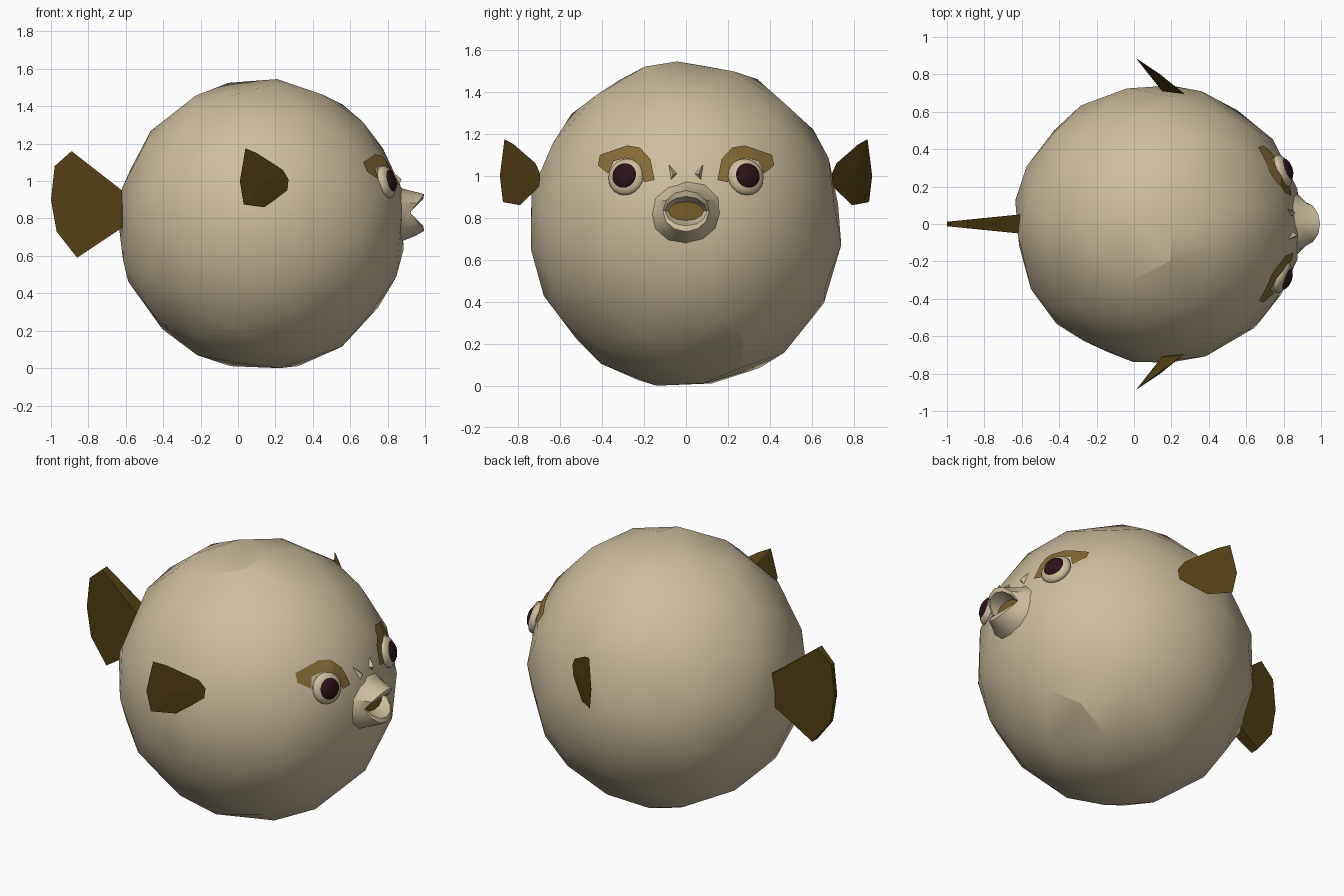
import bpy, bmesh, math, random
from mathutils import Vector
from mathutils.bvhtree import BVHTree

random.seed(4)
if "Cube" in bpy.data.objects:
    bpy.data.objects.remove(bpy.data.objects["Cube"])


def material(name, rgb):
    m = bpy.data.materials.new(name)
    m.use_nodes = True
    m.diffuse_color = (*rgb, 1)
    bsdf = next(n for n in m.node_tree.nodes if n.type == 'BSDF_PRINCIPLED')
    bsdf.inputs["Base Color"].default_value = (*rgb, 1)
    return m


SKIN = material("sandy skin", (0.61, 0.51, 0.34))
FIN = material("dark brown fin", (0.085, 0.05, 0.006))
BROW = material("golden brown brow", (0.24, 0.15, 0.037))
MOUTH = material("mouth brown", (0.18, 0.11, 0.02))
PUPIL = material("dark maroon eye", (0.024, 0.006, 0.009))


def finish(name, bm, mats, angle=None):
    bmesh.ops.recalc_face_normals(bm, faces=bm.faces)
    mesh = bpy.data.meshes.new(name)
    bm.to_mesh(mesh)
    bm.free()
    ob = bpy.data.objects.new(name, mesh)
    bpy.context.collection.objects.link(ob)
    for m in mats:
        mesh.materials.append(m)
    if angle:
        bpy.ops.object.select_all(action='DESELECT')
        ob.select_set(True)
        bpy.context.view_layer.objects.active = ob
        bpy.ops.object.shade_smooth_by_angle(angle=math.radians(angle))
    return ob


# Body: faceted ball, hull of evenly spread points, fitted to its box
LOW, HIGH = Vector((-0.635, -0.74, 0)), Vector((0.885, 0.74, 1.545))
bm = bmesh.new()
COUNT = 100
for i in range(COUNT):
    z = 1 - (2 * i + 1) / COUNT
    a = i * math.pi * (3 - math.sqrt(5))
    r = math.sqrt(1 - z * z)
    p = Vector((r * math.cos(a), r * math.sin(a), z))
    p += Vector([random.uniform(-0.07, 0.07) for _ in range(3)])
    bm.verts.new(p.normalized())
bmesh.ops.convex_hull(bm, input=bm.verts)
for k in range(3):
    lo, hi = min(v.co[k] for v in bm.verts), max(v.co[k] for v in bm.verts)
    for v in bm.verts:
        v.co[k] = LOW[k] + (v.co[k] - lo) / (hi - lo) * (HIGH[k] - LOW[k])
bmesh.ops.recalc_face_normals(bm, faces=bm.faces)
surface = BVHTree.FromBMesh(bm)
finish("body", bm, [SKIN], 21)


def on_face(y, z):
    return surface.ray_cast(Vector((2, y, z)), Vector((-1, 0, 0)))[0]


# Snout: lofted rings with lips that split at the corners of the mouth
# each ring: x at corners, x at top and bottom, half width, half height, middle z
RINGS = [(0.78, 0.78, 0.23, 0.20, 0.82), (0.87, 0.88, 0.165, 0.14, 0.82),
         (0.905, 0.95, 0.125, 0.117, 0.825), (0.92, 0.995, 0.11, 0.098, 0.832),
         (0.915, 0.99, 0.10, 0.07, 0.832), (0.90, 0.91, 0.085, 0.045, 0.832)]
bm = bmesh.new()
SIDES = 12
rings = []
for side_x, lip_x, w, h, mid in RINGS:
    ring = []
    for i in range(SIDES):
        a = 2 * math.pi * i / SIDES
        s = abs(math.sin(a))
        ring.append(bm.verts.new((side_x + (lip_x - side_x) * s, w * math.cos(a), mid + h * math.sin(a))))
    rings.append(ring)
for r0, r1 in zip(rings, rings[1:]):
    for i in range(SIDES):
        j = (i + 1) % SIDES
        bm.faces.new((r0[i], r0[j], r1[j], r1[i]))
bm.faces.new(rings[-1]).material_index = 1
finish("snout", bm, [SKIN, MOUTH], 35)


# Tail: tapered plate
TAIL = [(-0.5, 0.90), (-0.62, 0.95), (-0.89, 1.16), (-0.98, 1.08),
        (-1.0, 0.90), (-0.97, 0.73), (-0.86, 0.59), (-0.62, 0.75), (-0.5, 0.8)]
bm = bmesh.new()
layers = []
for s in (-1, 1):
    layers.append([bm.verts.new((x, s * (0.012 + 0.1 * (x + 1)), z)) for x, z in TAIL])
    bm.faces.new(layers[-1])
for i in range(len(TAIL)):
    j = (i + 1) % len(TAIL)
    bm.faces.new((layers[0][i], layers[0][j], layers[1][j], layers[1][i]))
bmesh.ops.triangulate(bm, faces=[f for f in bm.faces if len(f.verts) == 4])
finish("tail_fin", bm, [FIN])

# Side features, outlines for the left and mirrored to the right
FIN_EDGE = [(0.04, 1.175), (0.10, 1.15), (0.24, 1.06), (0.27, 1.01),
            (0.265, 0.95), (0.14, 0.86), (0.03, 0.875), (0.01, 1.0)]
BROW_OUT = [(0.15, 0.98), (0.17, 1.08), (0.22, 1.135), (0.28, 1.145), (0.41, 1.10), (0.42, 1.05)]
BROW_IN = [(0.20, 0.97), (0.215, 1.04), (0.25, 1.075), (0.29, 1.085), (0.345, 1.07), (0.37, 1.01)]


def dome(name, centre, normal, radius, depth, mat):
    bm = bmesh.new()
    bmesh.ops.create_uvsphere(bm, u_segments=20, v_segments=10, radius=1)
    turn = normal.to_track_quat('Z', 'Y')
    for v in bm.verts:
        v.co = centre + turn @ Vector((v.co.x * radius, v.co.y * radius, v.co.z * depth))
    finish(name, bm, [mat], 40)


for side, s in (("left", 1), ("right", -1)):
    # Pectoral fin: swept back, thickest in the middle
    bm = bmesh.new()
    edge = [bm.verts.new((x, s * (0.695 + 0.74 * (0.27 - x)), z)) for x, z in FIN_EDGE]
    for hub_point in ((0.14, 0.80, 1.0), (0.15, 0.71, 1.0)):
        hub = bm.verts.new((hub_point[0], s * hub_point[1], hub_point[2]))
        for i in range(len(edge)):
            bm.faces.new((edge[i], edge[(i + 1) % len(edge)], hub))
    finish(side + "_pectoral_fin", bm, [FIN])

    # Eye: pale lid mound and dark eyeball
    centre = on_face(s * 0.285, 0.995)
    normal = Vector((0.85, s * 0.32, 0.22)).normalized()
    dome(side + "_eyelid", centre, normal, 0.09, 0.04, SKIN)
    dome(side + "_eye", centre + normal * 0.018, normal, 0.064, 0.034, PUPIL)

    # Brow: thin band following the body
    bm = bmesh.new()
    outer = [bm.verts.new((0, s * y, z)) for y, z in BROW_OUT]
    inner = [bm.verts.new((0, s * y, z)) for y, z in BROW_IN]
    for i in range(len(outer) - 1):
        bm.faces.new((outer[i], outer[i + 1], inner[i + 1], inner[i]))
    bmesh.ops.subdivide_edges(bm, edges=bm.edges[:], cuts=4, use_grid_fill=True)
    for v in bm.verts:
        v.co.x = on_face(v.co.y, v.co.z).x + 0.009
    ob = finish(side + "_brow", bm, [BROW], 40)
    if sum(p.normal.x for p in ob.data.polygons) < 0:
        ob.data.flip_normals()

    # Nostril: small slanted ridge
    bm = bmesh.new()
    base = [on_face(s * y, z) - Vector((0.01, 0, 0)) for y, z in ((0.09, 1.07), (0.035, 1.01), (0.075, 0.97))]
    tip = on_face(s * 0.06, 1.01) + Vector((0.025, 0, 0))
    corners = [bm.verts.new(p) for p in base + [tip]]
    bmesh.ops.convex_hull(bm, input=corners)
    finish(side + "_nostril", bm, [SKIN])
